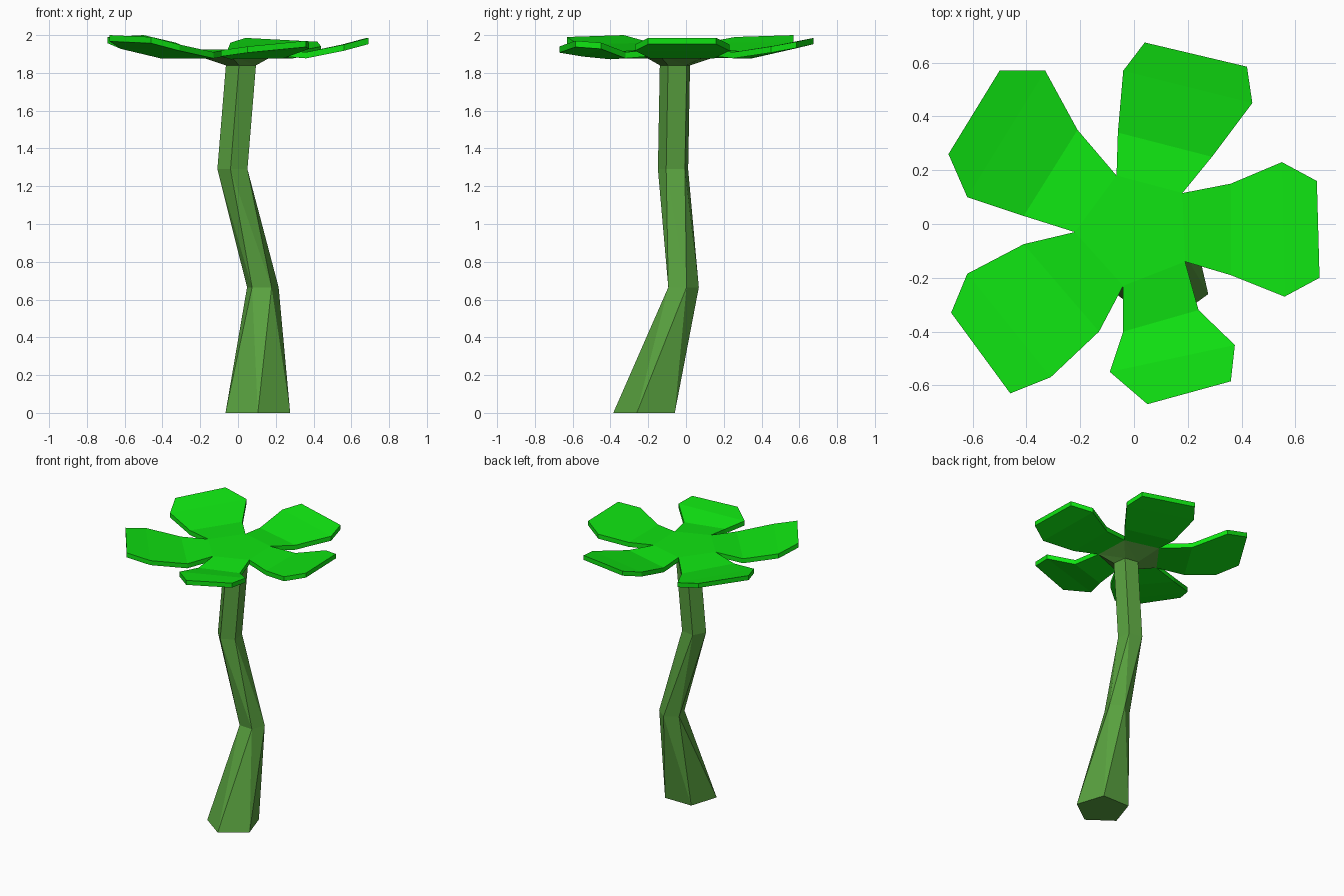
import bpy, bmesh
from math import cos, sin, radians

if "Cube" in bpy.data.objects:
    bpy.data.objects.remove(bpy.data.objects["Cube"])


def material(name, color):
    mat = bpy.data.materials.new(name)
    mat.diffuse_color = (*color, 1)
    mat.use_nodes = True
    mat.node_tree.nodes["Principled BSDF"].inputs["Base Color"].default_value = mat.diffuse_color
    return mat


def finish(bm, name, mat):
    bmesh.ops.recalc_face_normals(bm, faces=bm.faces)
    mesh = bpy.data.meshes.new(name)
    bm.to_mesh(mesh)
    bm.free()
    mesh.materials.append(mat)
    obj = bpy.data.objects.new(name, mesh)
    bpy.context.collection.objects.link(obj)


# Crown pentagon where the leaves and the trunk collar meet
notches = [(-0.04, -0.23), (0.19, -0.14), (0.18, 0.115), (-0.065, 0.18), (-0.22, -0.03)]
CROWN_Z, THICK = 1.925, 0.033

# Trunk: twisted five-sided rings (x, y, z, radius, start angle)
rings = [(0.105, -0.205, 0, 0.18, -162),
         (0.13, -0.02, 0.665, 0.088, -129),
         (-0.025, -0.065, 1.29, 0.085, -100),
         (0.02, -0.055, 1.84, 0.085, -100)]
bm = bmesh.new()
loops = []
for x, y, z, r, start in rings:
    angles = [radians(start + 72 * i) for i in range(5)]
    loops.append([bm.verts.new((x + r * cos(a), y + r * sin(a), z)) for a in angles])
loops.append([bm.verts.new((x, y, CROWN_Z - THICK)) for x, y in notches])
bm.faces.new(loops[0])
for low, high in zip(loops, loops[1:]):
    for i in range(5):
        j = (i + 1) % 5
        bm.faces.new((low[i], low[j], high[i]))
        bm.faces.new((low[j], high[j], high[i]))
finish(bm, "trunk", material("trunk_green", (0.10, 0.36, 0.05)))

# Leaves: outline of each one, counter-clockwise from notch to notch
outlines = [
    [(-0.04, -0.40, 1.905), (-0.09, -0.55, 1.92), (0.05, -0.67, 1.94),
     (0.36, -0.585, 1.97), (0.375, -0.45, 1.96), (0.24, -0.32, 1.91)],
    [(0.36, -0.19, 1.91), (0.56, -0.27, 1.95), (0.69, -0.20, 1.985),
     (0.68, 0.16, 1.985), (0.55, 0.23, 1.95), (0.36, 0.15, 1.91)],
    [(0.29, 0.25, 1.91), (0.44, 0.45, 1.94), (0.42, 0.585, 1.965),
     (0.04, 0.675, 1.985), (-0.04, 0.57, 1.96), (-0.06, 0.34, 1.91)],
    [(-0.21, 0.35, 1.91), (-0.33, 0.57, 1.96), (-0.50, 0.57, 2.0),
     (-0.69, 0.26, 1.99), (-0.62, 0.10, 1.96), (-0.41, 0.03, 1.915)],
    [(-0.41, -0.075, 1.91), (-0.62, -0.185, 1.96), (-0.68, -0.33, 2.0),
     (-0.46, -0.63, 1.99), (-0.31, -0.57, 1.95), (-0.13, -0.40, 1.91)],
]
bm = bmesh.new()
layers = []
for drop in (0, THICK):
    crown = [bm.verts.new((x, y, CROWN_Z - drop)) for x, y in notches]
    rims = []
    for i, outline in enumerate(outlines):
        pts = [bm.verts.new((x, y, z - drop)) for x, y, z in outline]
        rim = [crown[i], *pts, crown[(i + 1) % 5]]
        for k in range(3):
            bm.faces.new((rim[k], rim[k + 1], rim[6 - k], rim[7 - k]))
        rims.append(rim)
    if drop == 0:
        bm.faces.new(crown)
    layers.append(rims)
# Leaf edge walls
for top, under in zip(*layers):
    for k in range(7):
        bm.faces.new((top[k], top[k + 1], under[k + 1], under[k]))
finish(bm, "leaves", material("leaf_green", (0.005, 0.78, 0.006)))
